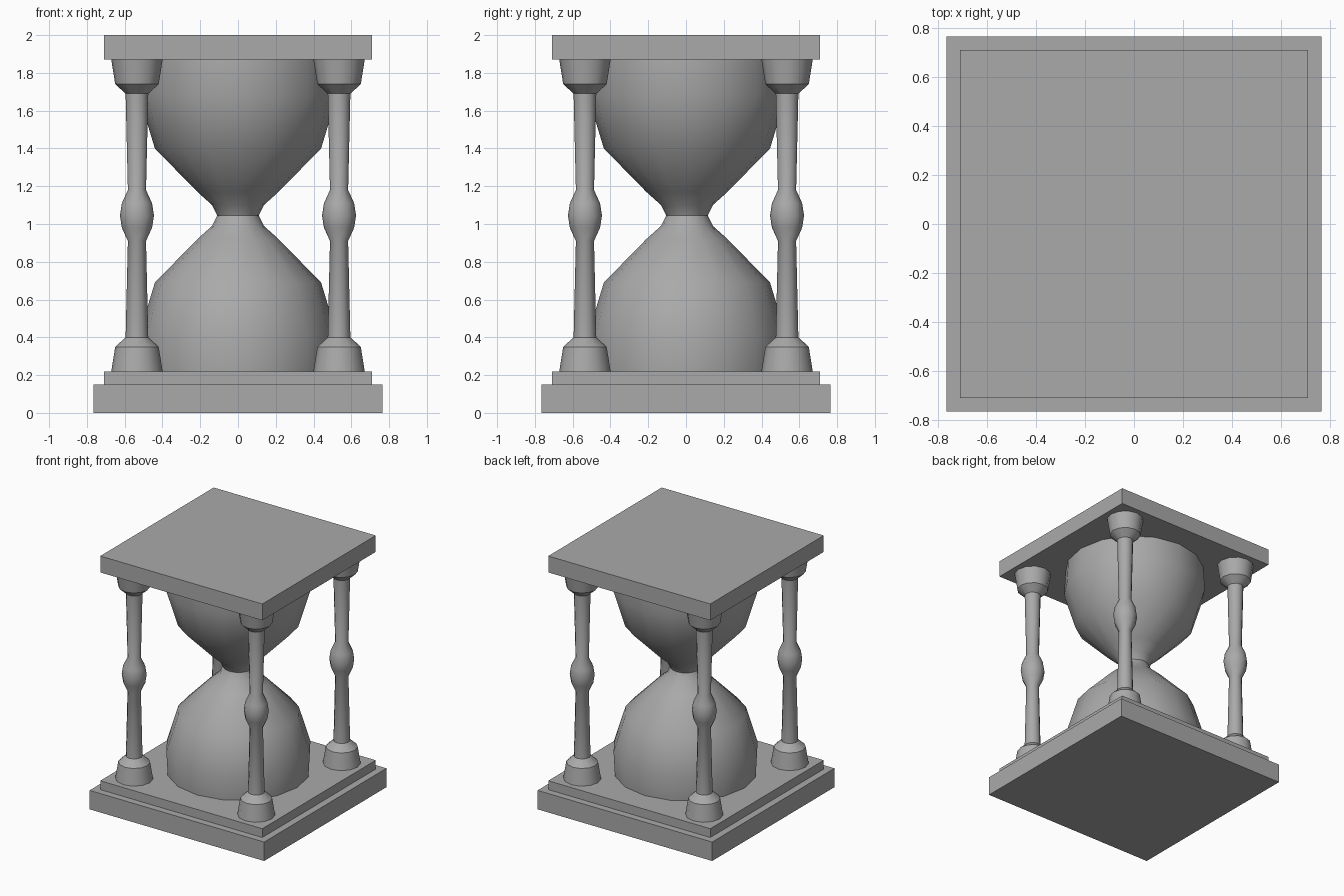
import bpy
import bmesh
import math

cube = bpy.data.objects.get("Cube")
if cube:
    bpy.data.objects.remove(cube, do_unlink=True)

grey = bpy.data.materials.new("plain_grey")
grey.use_nodes = True
grey.diffuse_color = (0.4, 0.4, 0.4, 1)
grey.node_tree.nodes["Principled BSDF"].inputs["Base Color"].default_value = grey.diffuse_color

MIDDLE = 1.045  # height of the mirror plane of the glass and pillars


def finish(name, bm):
    bmesh.ops.recalc_face_normals(bm, faces=bm.faces)
    mesh = bpy.data.meshes.new(name)
    bm.to_mesh(mesh)
    bm.free()
    mesh.materials.append(grey)
    obj = bpy.data.objects.new(name, mesh)
    bpy.context.collection.objects.link(obj)
    return obj


def slab(name, half, low, high):
    bm = bmesh.new()
    bmesh.ops.create_cube(bm, size=1)
    for v in bm.verts:
        v.co = (v.co.x * 2 * half, v.co.y * 2 * half, high if v.co.z > 0 else low)
    return finish(name, bm)


def turned(name, half_profile, sides, x, y, crease):
    """Spin a (radius, height) profile, mirrored above its last point."""
    upper = [(r, 2 * MIDDLE - z) for r, z in reversed(half_profile[:-1])]
    bm = bmesh.new()
    rings = []
    for r, z in half_profile + upper:
        angles = [math.tau * i / sides for i in range(sides)]
        rings.append([bm.verts.new((r * math.cos(a), r * math.sin(a), z)) for a in angles])
    for a, b in zip(rings, rings[1:]):
        for i in range(sides):
            j = (i + 1) % sides
            bm.faces.new((a[i], a[j], b[j], b[i]))
    bm.faces.new(rings[0])
    bm.faces.new(rings[-1])
    obj = finish(name, bm)
    obj.location = (x, y, 0)
    bpy.ops.object.select_all(action="DESELECT")
    obj.select_set(True)
    bpy.context.view_layer.objects.active = obj
    bpy.ops.object.shade_smooth_by_angle(angle=math.radians(crease))
    return obj


# Stepped base and top plate
slab("base_plate", 0.765, 0, 0.15)
slab("base_step", 0.71, 0.15, 0.22)
slab("top_plate", 0.71, 1.87, 2)

# Two glass bulbs meeting at the neck
glass = [(0.515, 0.22), (0.525, 0.41), (0.44, 0.69), (0.215, 0.92),
         (0.137, 0.99), (0.11, MIDDLE)]
turned("glass_bulbs", glass, 16, 0, 0.005, 40)

# Four turned pillars
pillar = [(0.136, 0.22), (0.115, 0.35), (0.06, 0.40), (0.048, 0.91),
          (0.08, 0.98), (0.09, MIDDLE)]
for side, x in (("left", 0.535), ("right", -0.535)):
    for end, y in (("front", -0.535), ("back", 0.535)):
        turned(f"{end}_{side}_pillar", pillar, 12, x, y, 35)
